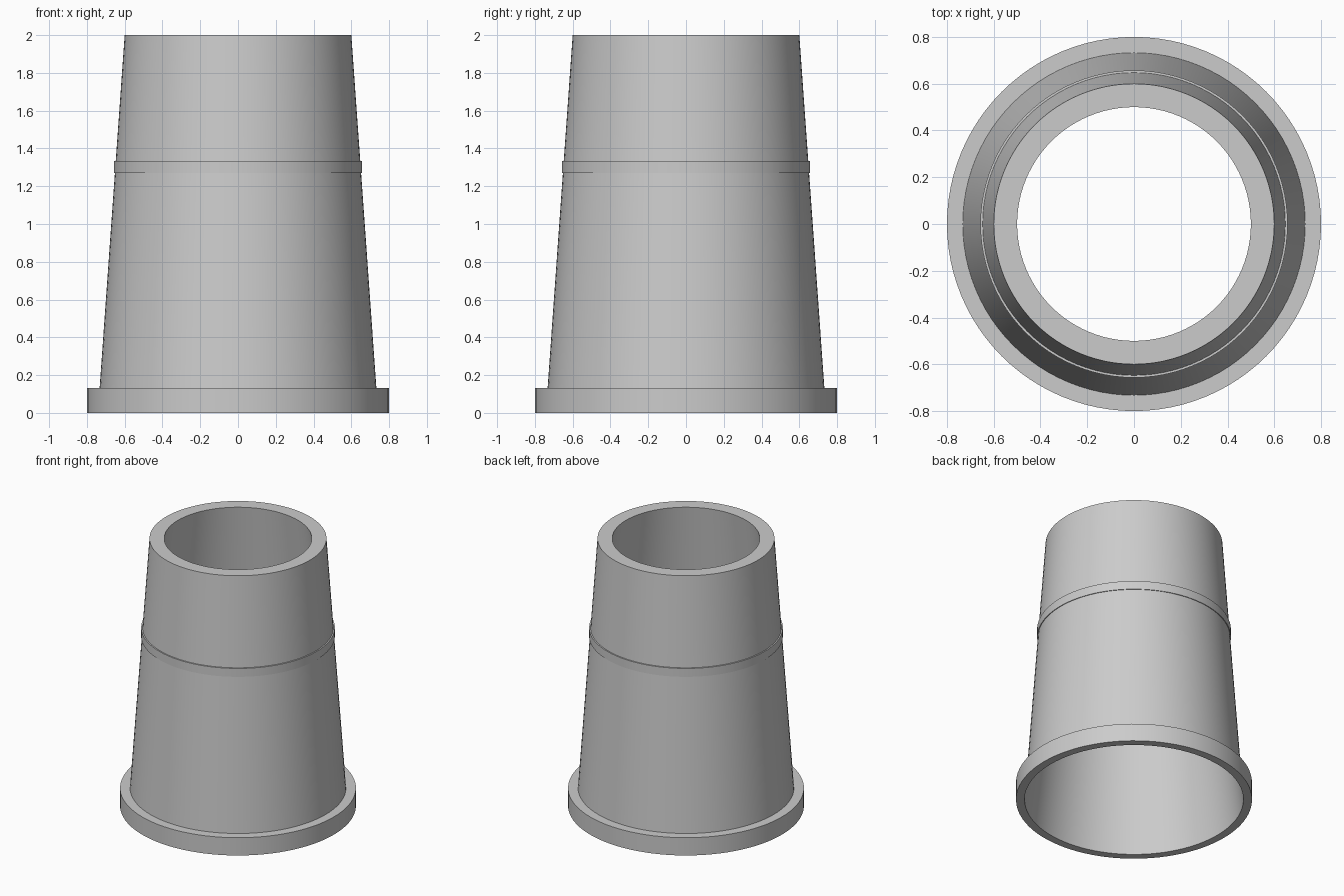
import bpy, bmesh, math

cube = bpy.data.objects.get("Cube")
if cube:
    bpy.data.objects.remove(cube, do_unlink=True)

SEGMENTS = 96
HEIGHT = 2.0
BOTTOM_R, TOP_R, HOLE_R = 0.742, 0.6, 0.5
FLANGE_R, FLANGE_H = 0.8, 0.133
BAND_R, BAND_LOW, BAND_HIGH = 0.657, 1.27, 1.333


def wall_radius(z):
    """Outer radius of the tapered wall at height z."""
    return BOTTOM_R + (TOP_R - BOTTOM_R) * z / HEIGHT


def lathe(name, profile, material):
    """Spin a closed (radius, z) profile around the z axis."""
    bm = bmesh.new()
    rings = []
    for i in range(SEGMENTS):
        a = math.tau * i / SEGMENTS
        rings.append([bm.verts.new((r * math.cos(a), r * math.sin(a), z)) for r, z in profile])
    n = len(profile)
    for i, ring in enumerate(rings):
        following = rings[(i + 1) % SEGMENTS]
        for j in range(n):
            k = (j + 1) % n
            bm.faces.new((ring[j], following[j], following[k], ring[k]))
    bmesh.ops.recalc_face_normals(bm, faces=bm.faces)
    mesh = bpy.data.meshes.new(name)
    bm.to_mesh(mesh)
    bm.free()
    mesh.materials.append(material)
    obj = bpy.data.objects.new(name, mesh)
    bpy.context.collection.objects.link(obj)
    bpy.ops.object.select_all(action='DESELECT')
    obj.select_set(True)
    bpy.context.view_layer.objects.active = obj
    bpy.ops.object.shade_smooth_by_angle(angle=math.radians(30))
    return obj


grey = bpy.data.materials.new("light grey")
grey.use_nodes = True
colour = (0.6, 0.6, 0.6, 1.0)
grey.diffuse_color = colour
grey.node_tree.nodes["Principled BSDF"].inputs["Base Color"].default_value = colour

# Hollow tapered sleeve: base flange, outer wall with raised band, rim, bore
lathe("tapered_sleeve", [
    (BOTTOM_R, 0),
    (FLANGE_R, 0),
    (FLANGE_R, FLANGE_H),
    (wall_radius(FLANGE_H), FLANGE_H),
    (wall_radius(BAND_LOW), BAND_LOW),
    (BAND_R, BAND_LOW),
    (BAND_R, BAND_HIGH),
    (wall_radius(BAND_HIGH), BAND_HIGH),
    (TOP_R, HEIGHT),
    (HOLE_R, HEIGHT),
], grey)
